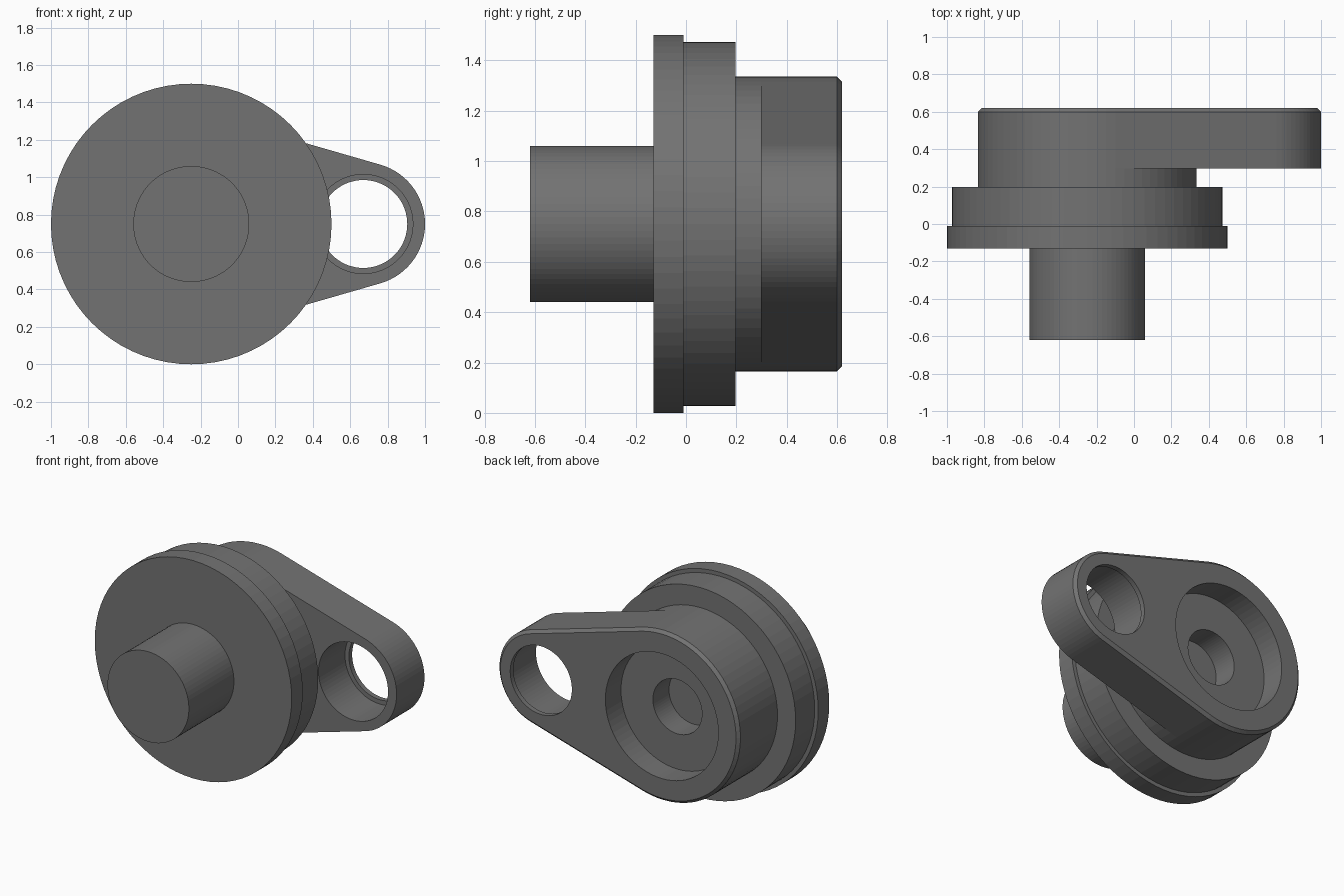
import bpy, bmesh
from math import sin, cos, pi, asin, radians

if "Cube" in bpy.data.objects:
    bpy.data.objects.remove(bpy.data.objects["Cube"])

CX, CZ = -0.25, 0.75      # main axis
EX = 0.67                 # arm eye axis
R_HUB, R_EYE = 0.585, 0.33
SEG = 72


def make_object(name, rings):
    """Solid skinned through closed rings of points, capped at both ends."""
    bm = bmesh.new()
    loops = [[bm.verts.new(p) for p in ring] for ring in rings]
    for a, b in zip(loops, loops[1:]):
        for i in range(len(a)):
            j = (i + 1) % len(a)
            bm.faces.new((a[i], a[j], b[j], b[i]))
    bm.faces.new(loops[0])
    bm.faces.new(loops[-1])
    bmesh.ops.recalc_face_normals(bm, faces=bm.faces)
    mesh = bpy.data.meshes.new(name)
    bm.to_mesh(mesh)
    bm.free()
    obj = bpy.data.objects.new(name, mesh)
    bpy.context.collection.objects.link(obj)
    return obj


def turned(name, cx, profile):
    """Solid of revolution about the y direction; profile is (radius, y)."""
    return make_object(name, [
        [(cx + r * cos(2 * pi * i / SEG), y, CZ + r * sin(2 * pi * i / SEG))
         for i in range(SEG)] for r, y in profile])


def arm_outline(y, inset=0.0):
    """Two arcs joined by their common tangents."""
    t = pi / 2 - asin((R_HUB - R_EYE) / (EX - CX))
    h = radians(75)       # tangent point snapped to the hub's own facets
    pts = []
    for cx, r, start, end, n in ((EX, R_EYE, -t, t, 30),
                                 (CX, R_HUB, h, 2 * pi - h, 42)):
        for i in range(n + 1):
            a = start + (end - start) * i / n
            pts.append((cx + (r - inset) * cos(a), y,
                        CZ + (r - inset) * sin(a)))
    return pts


def combine(target, tool, operation):
    mod = target.modifiers.new(operation.title(), 'BOOLEAN')
    mod.operation, mod.object, mod.solver = operation, tool, 'EXACT'
    bpy.context.view_layer.objects.active = target
    bpy.ops.object.modifier_apply(modifier=mod.name)
    bpy.data.objects.remove(tool)


# Shaft, flange, stepped disc and hub turned as one piece
body = turned("crank_body", CX, [
    (0.31, -0.62), (0.31, -0.13), (0.75, -0.13), (0.75, -0.01),
    (0.723, -0.01), (0.723, 0.197), (R_HUB, 0.197), (R_HUB, 0.297)])

# Tapered arm with chamfered back edge
arm = make_object("arm", [arm_outline(0.297), arm_outline(0.6),
                          arm_outline(0.62, 0.02)])
combine(body, arm, 'UNION')

# Stepped recess in the back of the hub
combine(body, turned("recess_cutter", CX, [
    (0.187, 0.275), (0.187, 0.45), (0.43, 0.45), (0.43, 0.7)]), 'DIFFERENCE')

# Eye hole with a thin retaining lip at the back
combine(body, turned("eye_cutter", EX, [
    (0.265, 0.25), (0.265, 0.585), (0.235, 0.585), (0.235, 0.7)]), 'DIFFERENCE')

# Dark grey finish
dark = bpy.data.materials.new("dark_grey")
dark.diffuse_color = (0.17, 0.17, 0.17, 1)
dark.use_nodes = True
dark.node_tree.nodes["Principled BSDF"].inputs["Base Color"].default_value = dark.diffuse_color
body.data.materials.clear()
body.data.materials.append(dark)
